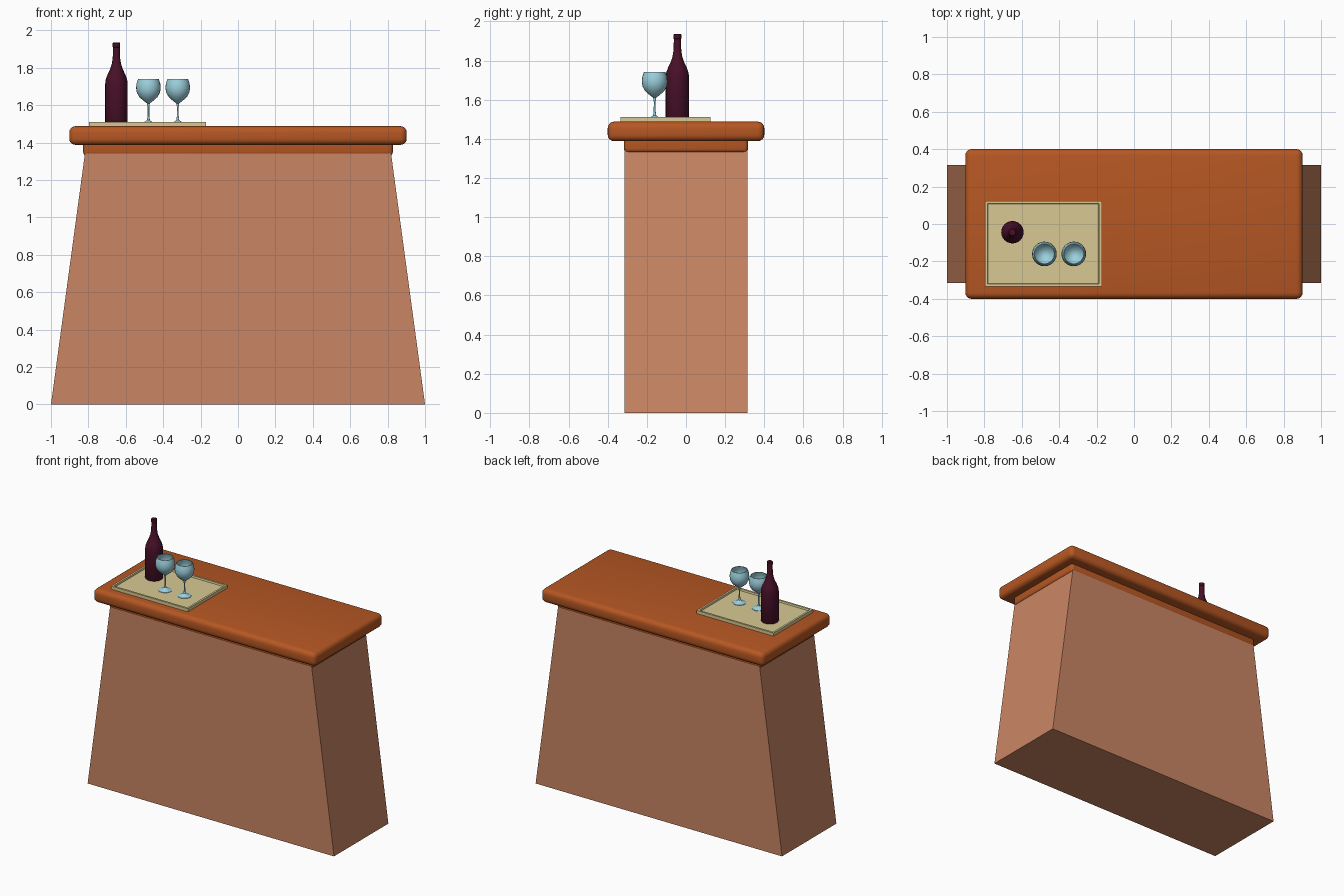
import bpy, bmesh, math

if "Cube" in bpy.data.objects:
    bpy.data.objects.remove(bpy.data.objects["Cube"])


def material(name, r, g, b):
    lin = [((c / 255 + 0.055) / 1.055) ** 2.4 if c > 10 else c / 255 / 12.92 for c in (r, g, b)]
    m = bpy.data.materials.new(name)
    m.diffuse_color = (*lin, 1)
    m.use_nodes = True
    m.node_tree.nodes["Principled BSDF"].inputs["Base Color"].default_value = m.diffuse_color
    return m


clay = material("clay_brown", 202, 134, 100)
wood = material("orange_wood", 182, 87, 35)
beige = material("beige", 216, 201, 147)
wine = material("dark_wine", 72, 16, 40)
glass = material("pale_blue_glass", 156, 208, 220)


def finish(name, bm, mat, smooth=None):
    bmesh.ops.recalc_face_normals(bm, faces=bm.faces)
    me = bpy.data.meshes.new(name)
    bm.to_mesh(me)
    bm.free()
    me.materials.append(mat)
    ob = bpy.data.objects.new(name, me)
    bpy.context.collection.objects.link(ob)
    if smooth:
        bpy.ops.object.select_all(action='DESELECT')
        ob.select_set(True)
        bpy.context.view_layer.objects.active = ob
        bpy.ops.object.shade_smooth_by_angle(angle=math.radians(smooth))
    return ob


def box(lo, hi):
    bm = bmesh.new()
    bmesh.ops.create_cube(bm, size=1)
    for v in bm.verts:
        for i in range(3):
            v.co[i] = lo[i] if v.co[i] < 0 else hi[i]
    return bm


def rounded_slab(name, hx, hy, z0, z1, r):
    bm = box((-hx, -hy, z0), (hx, hy, z1))
    bmesh.ops.bevel(bm, geom=bm.edges[:], offset=r, segments=4, profile=0.5, affect='EDGES')
    finish(name, bm, wood, 40)


def lathe(name, profile, x, y, mat, sides):
    # spin an (r, z) profile; zero radius becomes a pole
    bm = bmesh.new()
    pts = [bm.verts.new((r, 0, z)) for r, z in profile]
    edges = [bm.edges.new(p) for p in zip(pts, pts[1:])]
    bmesh.ops.spin(bm, geom=pts + edges, axis=(0, 0, 1), cent=(0, 0, 0),
                   angle=math.tau, steps=sides)
    bmesh.ops.remove_doubles(bm, verts=bm.verts, dist=0.0003)
    bmesh.ops.translate(bm, verts=bm.verts, vec=(x, y, 0))
    return finish(name, bm, mat, 40)


# Tapered body: narrows along x only
bm = box((-1, -0.315, 0), (1, 0.315, 1.345))
for v in bm.verts:
    if v.co.z > 1:
        v.co.x *= 0.818
finish("counter_body", bm, clay)

# Rounded moulding and worktop
rounded_slab("under_moulding", 0.828, 0.317, 1.33, 1.43, 0.02)
rounded_slab("worktop", 0.902, 0.4, 1.388, 1.488, 0.033)

# Serving tray: recessed floor inside a thin raised rim
bm = box((-0.797, -0.335, 1.487), (-0.172, 0.124, 1.511))
top = [f for f in bm.faces if f.normal.z > 0.9]
bmesh.ops.inset_region(bm, faces=top, thickness=0.02)
bmesh.ops.inset_region(bm, faces=top, thickness=0.004)
for v in {v for f in top for v in f.verts}:
    v.co.z -= 0.012
finish("tray", bm, beige)

# Wine bottle
lathe("wine_bottle", [(0, 1.499), (0.056, 1.499), (0.06, 1.505), (0.06, 1.715), (0.057, 1.738),
                      (0.048, 1.763), (0.034, 1.793), (0.025, 1.82), (0.02, 1.85), (0.018, 1.91),
                      (0.02, 1.912), (0.02, 1.932), (0.017, 1.935), (0, 1.935)],
      -0.65, -0.044, wine, 24)

# Two wine glasses: foot, stem, open bowl with inner wall
goblet = [(0, 1.499), (0.045, 1.499), (0.045, 1.502), (0.025, 1.508), (0.008, 1.52), (0.005, 1.54),
          (0.0045, 1.59), (0.008, 1.61), (0.025, 1.623), (0.048, 1.643), (0.062, 1.668),
          (0.066, 1.693), (0.063, 1.718), (0.055, 1.741), (0.051, 1.741), (0.059, 1.716),
          (0.062, 1.693), (0.058, 1.67), (0.045, 1.647), (0.024, 1.628), (0, 1.621)]
for i, x in enumerate((-0.479, -0.322)):
    lathe(f"wine_glass_{i + 1}", goblet, x, -0.16, glass, 24)
